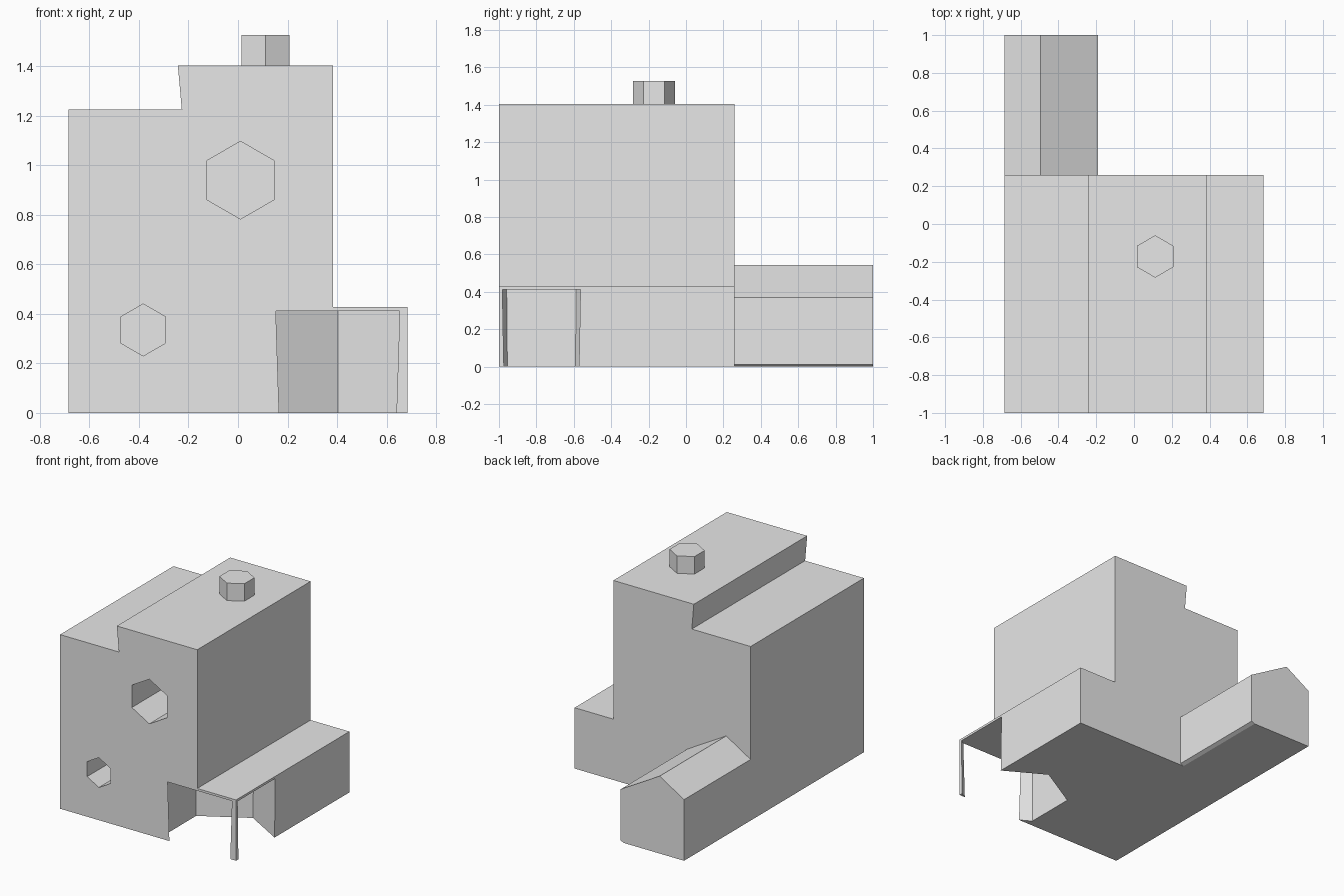
import bpy, bmesh
from math import sin, cos, pi

cube = bpy.data.objects.get("Cube")
if cube:
    bpy.data.objects.remove(cube, do_unlink=True)

grey = bpy.data.materials.new("plain_grey")
grey.use_nodes = True
colour = (0.8, 0.8, 0.8, 1)
grey.diffuse_color = colour
grey.node_tree.nodes["Principled BSDF"].inputs["Base Color"].default_value = colour


def hexagon(cx, cy, r):
    return [(cx + r * sin(i * pi / 3), cy + r * cos(i * pi / 3)) for i in range(6)]


def prism(name, start, end, a, b, axis):
    """Join two matching outlines at positions a and b along the y or z axis."""
    def place(p, d):
        return (p[0], d, p[1]) if axis == "y" else (p[0], p[1], d)
    bm = bmesh.new()
    first = [bm.verts.new(place(p, a)) for p in start]
    last = [bm.verts.new(place(p, b)) for p in end]
    n = len(first)
    bm.faces.new(first)
    bm.faces.new(last[::-1])
    for i in range(n):
        j = (i + 1) % n
        bm.faces.new((first[i], last[i], last[j], first[j]))
    bmesh.ops.recalc_face_normals(bm, faces=bm.faces[:])
    mesh = bpy.data.meshes.new(name)
    bm.to_mesh(mesh)
    bm.free()
    mesh.materials.append(grey)
    obj = bpy.data.objects.new(name, mesh)
    bpy.context.scene.collection.objects.link(obj)
    return obj


def cut(target, cutter):
    mod = target.modifiers.new("cut", "BOOLEAN")
    mod.operation = "DIFFERENCE"
    mod.solver = "EXACT"
    mod.object = cutter
    cutter.hide_render = True
    bpy.context.view_layer.objects.active = target
    bpy.ops.object.modifier_apply(modifier=mod.name)
    bpy.data.objects.remove(cutter, do_unlink=True)


# Stepped main block
outline = [(-0.685, 0), (0.685, 0), (0.685, 0.428), (0.383, 0.428),
           (0.383, 1.404), (-0.243, 1.404), (-0.227, 1.225), (-0.685, 1.225)]
body = prism("main_building", outline, outline, -1, 0.26, "y")

# Two hexagonal window recesses in the front
for x, z, r in ((0.01, 0.94, 0.157), (-0.383, 0.335, 0.105)):
    ring = hexagon(x, z, r)
    cut(body, prism("window_cutter", ring, ring, -1.1, -0.3, "y"))

# Corner porch, leaving a thin post
cut(body, prism("porch_cutter", hexagon(0.403, -0.773, 0.362),
                hexagon(0.403, -0.773, 0.3715), -0.1, 0.412, "z"))

# Gabled annex at the back
gable = [(-0.685, 0), (-0.215, 0), (-0.19, 0.012), (-0.19, 0.37),
         (-0.495, 0.545), (-0.685, 0.43)]
prism("rear_annex", gable, gable, 0.26, 1, "y")

# Hexagonal chimney
ring = hexagon(0.112, -0.172, 0.112)
prism("chimney", ring, ring, 1.404, 1.527, "z")
